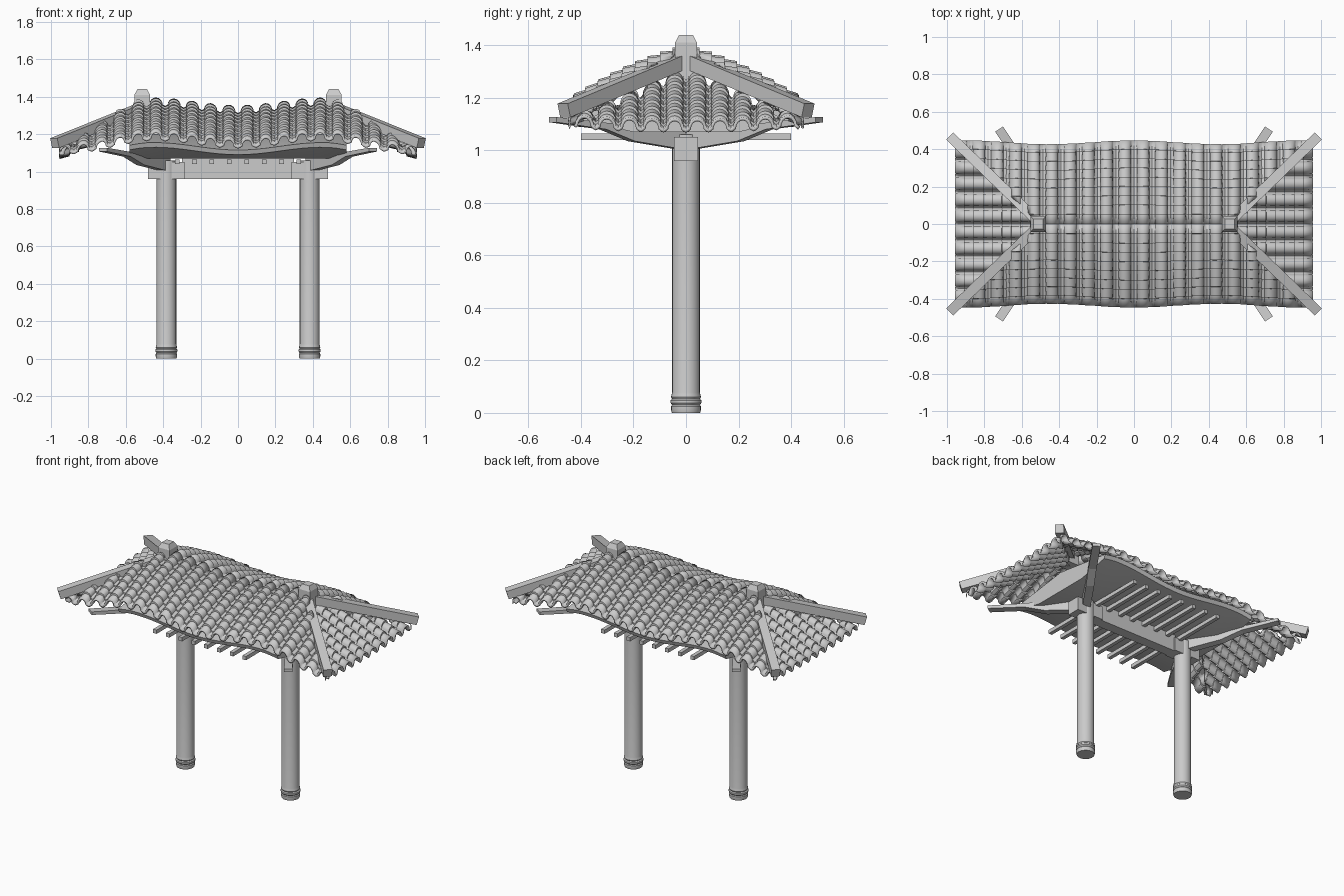
import bpy, bmesh
from math import sin, cos, pi, radians
from mathutils import Vector, Matrix

if "Cube" in bpy.data.objects:
    bpy.data.objects.remove(bpy.data.objects["Cube"])


def finish(name, bm, smooth=None):
    bmesh.ops.recalc_face_normals(bm, faces=bm.faces[:])
    me = bpy.data.meshes.new(name)
    bm.to_mesh(me)
    bm.free()
    ob = bpy.data.objects.new(name, me)
    bpy.context.collection.objects.link(ob)
    if smooth:
        bpy.ops.object.select_all(action='DESELECT')
        bpy.context.view_layer.objects.active = ob
        ob.select_set(True)
        bpy.ops.object.shade_smooth_by_angle(angle=radians(smooth))
    return ob


def loft(name, rings, smooth=None):
    # Skin closed cross-sections and cap both ends
    bm = bmesh.new()
    vs = [[bm.verts.new(p) for p in r] for r in rings]
    n = len(rings[0])
    for a, b in zip(vs, vs[1:]):
        for i in range(n):
            bm.faces.new((a[i], a[(i + 1) % n], b[(i + 1) % n], b[i]))
    bm.faces.new(vs[0])
    bm.faces.new(vs[-1])
    return finish(name, bm, smooth)


def box(name, lo, hi):
    rings = [[(x, lo[1], lo[2]), (x, hi[1], lo[2]), (x, hi[1], hi[2]), (x, lo[1], hi[2])]
             for x in (lo[0], hi[0])]
    return loft(name, rings)


def wave(x):
    return (1 - cos(2 * pi * x / 0.9)) / 2


def main_crest(x, t):
    return (1.35 + 0.04 * wave(x) - 0.19 * t + 0.02 * sin(pi * t)
            - 0.08 * max(0, abs(x) - 0.5))


def side_crest(y, t):
    return 1.32 - 0.20 * t - 0.015 * (1 - (y / 0.44) ** 2) * t


# Rolled tile cross-section: barrel crest with a shallow pan each side
R = 0.03


def tile_profile(pitch):
    pts = [(R * sin(a), R * 1.1 * cos(a)) for a in [radians(-90 + 22.5 * i) for i in range(9)]]
    mid = (R + pitch / 2) / 2
    return [(-mid, -0.006)] + pts + [(mid, -0.006), (pitch / 2, -0.01)]


def tiled_slope(name, pitch, rows, limit, place, start, steps=9):
    bm = bmesh.new()
    cols = [((k + 0.5) * pitch + u, h - 0.033)
            for k in range(-rows // 2, rows // 2) for u, h in tile_profile(pitch)]
    grid = []
    for u, h in cols:
        u = max(-limit, min(limit, u))
        t0 = start(u)
        line = []
        for j in range(steps):
            for e in (0, 1):
                t = (j + e) / steps
                lift = 0.011 * e if t > t0 else 0
                line.append(bm.verts.new(place(u, max(t, t0), h + lift)))
        grid.append(line)
    for a, b in zip(grid, grid[1:]):
        for j in range(len(a) - 1):
            bm.faces.new((a[j], b[j], b[j + 1], a[j + 1]))
    bmesh.ops.remove_doubles(bm, verts=bm.verts[:], dist=0.0005)
    ob = finish(name, bm, 40)
    mod = ob.modifiers.new('thickness', 'SOLIDIFY')
    mod.thickness = 0.012
    mod.offset = 0
    return ob


# Four tiled roof slopes
for s, label in ((-1, 'front'), (1, 'back')):
    tiled_slope(label + '_roof_tiles', 0.0975, 20, 0.95,
                lambda x, t, h: (x, s * t * (0.445 - 0.02 * wave(x)), main_crest(x, t) + h),
                lambda x: min(1, max(0, (abs(x) - 0.5) / 0.45)))
for s, label in ((-1, 'left'), (1, 'right')):
    tiled_slope(label + '_roof_tiles', 0.086, 10, 0.44,
                lambda y, t, h: (s * (0.5 + 0.455 * t), y, side_crest(y, t) + h),
                lambda y: min(1, abs(y) / 0.445))

# Curved eave board under the main slopes
rings = []
for i in range(25):
    x = -0.58 + 1.16 * i / 24
    e = main_crest(x, 1)
    half = [(0.42, e - 0.045), (0.41, e - 0.07), (0.2, 1.07)]
    sec = [(0, 1.2)] + half + [(-y, z) for y, z in reversed(half)]
    rings.append([(x, y, z) for y, z in sec])
loft('eave_board', rings, 30)

# Tie beam with thicker ends over the columns
box('tie_beam', (-0.30, -0.035, 0.96), (0.30, 0.035, 1.07))
for s in (-1, 1):
    a, b = sorted((s * 0.285, s * 0.48))
    box('beam_end', (a, -0.045, 0.96), (b, 0.045, 1.05))

# Small square rafters
for i in range(8):
    x = (i - 3.5) * 0.093
    box('rafter', (x - 0.0125, -0.40, 1.04), (x + 0.0125, 0.40, 1.065))

# Columns with ringed feet
col = [(0.054, 0), (0.057, 0.012), (0.057, 0.025), (0.053, 0.03), (0.059, 0.038),
       (0.059, 0.048), (0.053, 0.053), (0.057, 0.06), (0.055, 0.07), (0.053, 0.078), (0.053, 1.06)]
for s in (-1, 1):
    loft('column', [[(s * 0.383 + r * cos(2 * pi * k / 24), r * sin(2 * pi * k / 24), z)
                     for k in range(24)] for r, z in col], 35)

# Finial posts at the ridge ends
for s in (-1, 1):
    loft('ridge_finial', [[(s * 0.512 + i * w, j * w, z)
                           for i, j in ((-1, -1), (1, -1), (1, 1), (-1, 1))]
                          for w, z in ((0.042, 1.27), (0.042, 1.41), (0.026, 1.44))])

# Hip ridges and bracket arms at the four corners
arm = [(0.0, 1.0, 1.09), (0.25, 1.035, 1.10), (0.38, 1.08, 1.105), (0.61, 1.107, 1.127)]
for sx in (-1, 1):
    for sy in (-1, 1):
        a = Vector((sx * 0.52, sy * 0.02, 1.337))
        b = Vector((sx * 0.98, sy * 0.465, 1.152))
        d = (b - a).normalized()
        side = d.cross(Vector((0, 0, 1))).normalized() * 0.027
        up = side.normalized().cross(d) * 0.027
        loft('hip_ridge', [[p - side - up, p + side - up, p + side + up, p - side + up]
                           for p in (a, b)])
        o = Vector((sx * 0.383, 0, 0))
        d = Vector((sx * 0.337, sy * 0.505, 0)).normalized()
        n = Vector((-d.y, d.x, 0)) * 0.025
        loft('bracket_arm', [[o + d * r + n * k + Vector((0, 0, z))
                              for k, z in ((-1, lo), (1, lo), (1, hi), (-1, hi))]
                             for r, lo, hi in arm])
